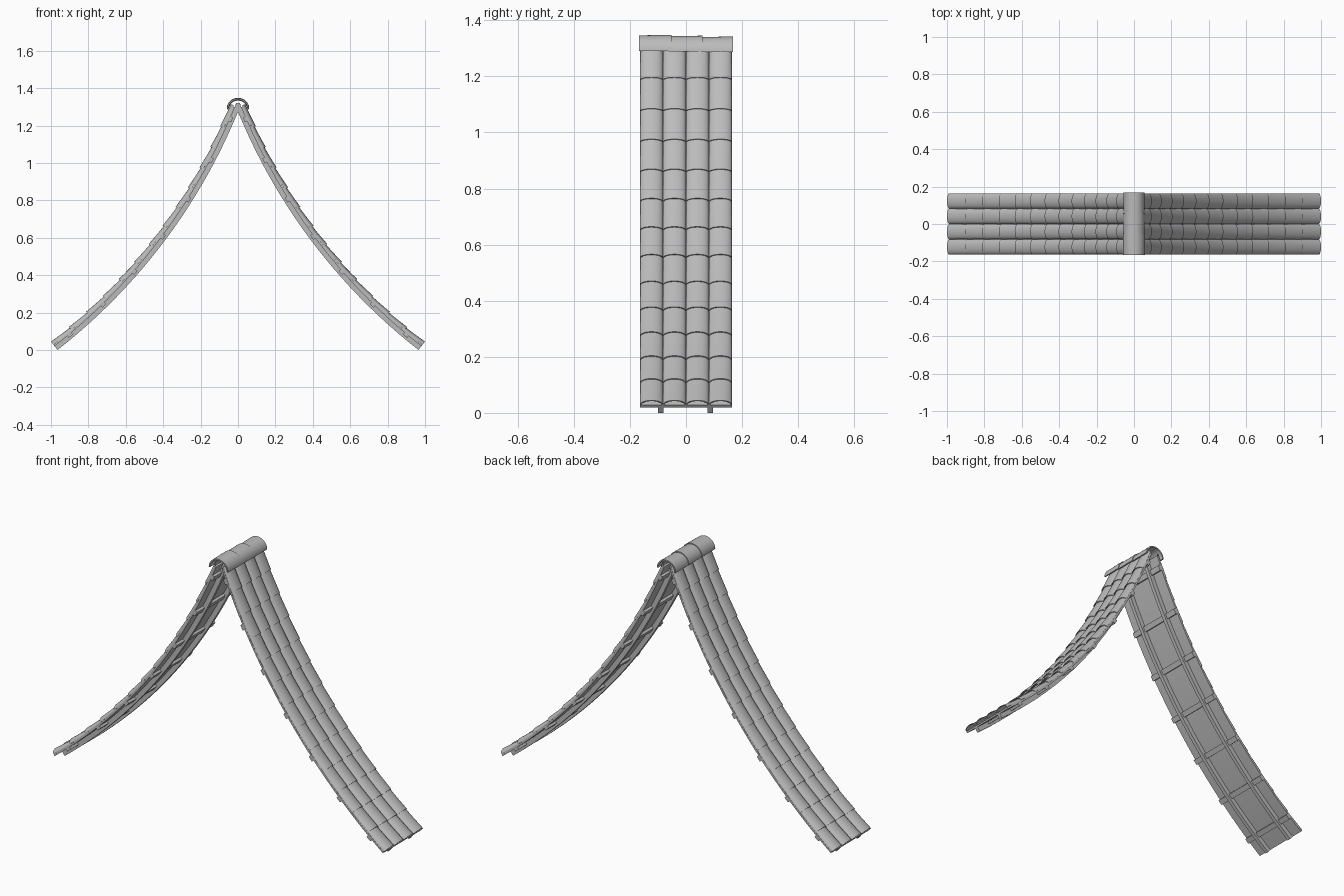
import bpy, bmesh, math

cube = bpy.data.objects.get("Cube")
if cube:
    bpy.data.objects.remove(cube)

clay = bpy.data.materials.new("grey_clay")
clay.use_nodes = True
clay.diffuse_color = (0.5, 0.5, 0.5, 1)
clay.node_tree.nodes["Principled BSDF"].inputs["Base Color"].default_value = (0.5, 0.5, 0.5, 1)

RADIUS = 3.06                       # radius of the roof sweep
LOW, HIGH = math.radians(38), math.radians(68)
LENGTH = RADIUS * (HIGH - LOW)
ROWS, COLUMNS = 13, 4
HALF = 0.164                        # half width of the roof strip
PITCH = 2 * HALF / COLUMNS


def roof_point(side, s, y, n):
    """Point at arc length s from the eave, offset n along the outward normal."""
    a = LOW + s / RADIUS
    x = 1 - RADIUS * (math.sin(a) - math.sin(LOW)) + n * math.sin(a)
    z = 0.045 + RADIUS * (math.cos(LOW) - math.cos(a)) + n * math.cos(a)
    return side * x, y, z


def loft(bm, rings):
    """Join closed rings of points into a capped solid."""
    loops = [[bm.verts.new(p) for p in ring] for ring in rings]
    for a, b in zip(loops, loops[1:]):
        for i in range(len(a)):
            j = (i + 1) % len(a)
            bm.faces.new((a[i], a[j], b[j], b[i]))
    bm.faces.new(loops[0][::-1])
    bm.faces.new(loops[-1])


def finish(bm, name):
    bmesh.ops.recalc_face_normals(bm, faces=bm.faces)
    mesh = bpy.data.meshes.new(name)
    bm.to_mesh(mesh)
    bm.free()
    mesh.materials.append(clay)
    obj = bpy.data.objects.new(name, mesh)
    bpy.context.collection.objects.link(obj)
    bpy.ops.object.select_all(action='DESELECT')
    obj.select_set(True)
    bpy.context.view_layer.objects.active = obj
    bpy.ops.object.shade_smooth_by_angle(angle=math.radians(35))


def arch(w, h, t, steps=14):
    """Closed section of a thin half barrel."""
    angles = [math.pi * i / steps for i in range(steps + 1)]
    outer = [(w * math.cos(a), h * math.sin(a)) for a in angles]
    inner = [((w - t) * math.cos(a), (h - t) * math.sin(a)) for a in reversed(angles)]
    return outer + inner


def bar(bm, side, y0, y1, n0, n1, s0, s1, steps):
    """Rectangular bar following the roof sweep."""
    rings = []
    for i in range(steps + 1):
        s = s0 + (s1 - s0) * i / steps
        rings.append([roof_point(side, s, y, n)
                      for y, n in ((y0, n0), (y1, n0), (y1, n1), (y0, n1))])
    loft(bm, rings)


for side, label in ((1, "left"), (-1, "right")):
    # Overlapping barrel tiles
    bm = bmesh.new()
    step = LENGTH / ROWS
    for row in range(ROWS):
        for col in range(COLUMNS):
            yc = -HALF + PITCH * (col + 0.5)
            rings = []
            for k in range(4):
                f = k / 3
                section = arch(PITCH / 2 - 0.0015 * f, 0.021 - 0.004 * f, 0.004)
                s = (row + 1.06 * f) * step
                rings.append([roof_point(side, s, yc + y, n - 0.021 - 0.003 * f)
                              for y, n in section])
            loft(bm, rings)
    finish(bm, label + "_roof_tiles")

    # Sheathing under the tiles
    bm = bmesh.new()
    bar(bm, side, -HALF, HALF, -0.032, -0.022, 0, LENGTH, 26)
    finish(bm, label + "_sheathing")

    # Two long rafters
    bm = bmesh.new()
    for y in (-0.09, 0.087):
        bar(bm, side, y - 0.01, y + 0.01, -0.057, -0.031, 0, LENGTH + 0.025, 26)
    finish(bm, label + "_rafters")

    # Cross battens
    bm = bmesh.new()
    for i in range(7):
        s = 0.1 + i * 2 * step * 0.97
        bar(bm, side, -HALF, HALF, -0.045, -0.031, s - 0.014, s + 0.014, 1)
    finish(bm, label + "_battens")

# Ridge caps, each one lapping over the next
bm = bmesh.new()
for y0, y1, drop in ((-0.167, -0.052, 0), (-0.062, 0.058, 0.003), (0.045, 0.168, 0.006)):
    rings = []
    for y, shrink in ((y0, 0.002), (y1, 0)):
        rings.append([(x, y, 1.29 - drop * 0.5 + z)
                      for x, z in arch(0.06 - drop * 0.5 - shrink, 0.058 - drop * 0.5 - shrink, 0.007, 18)])
    loft(bm, rings)
finish(bm, "ridge_caps")
